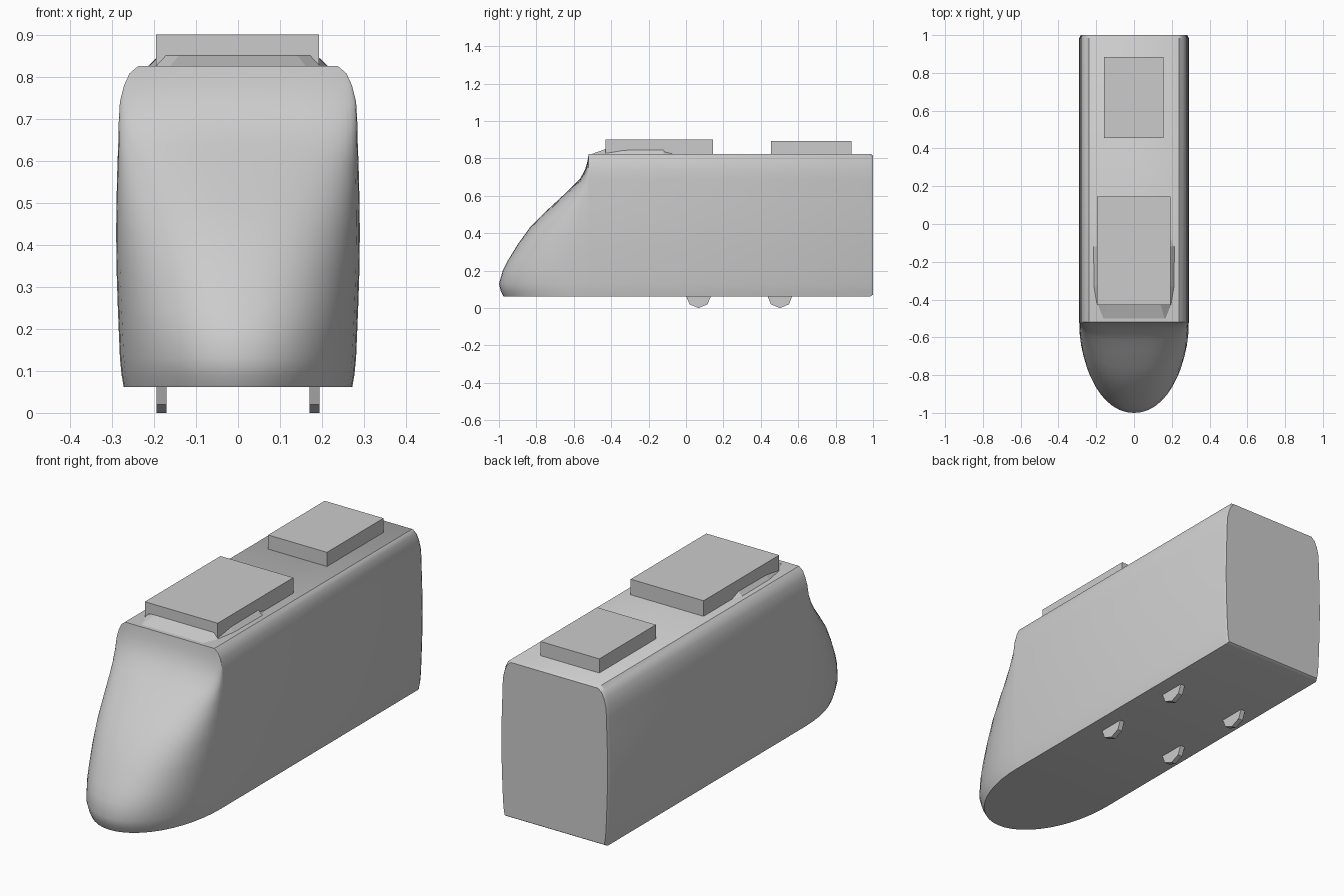
import bpy, bmesh, math
from mathutils import Vector

old = bpy.data.objects.get("Cube")
if old:
    bpy.data.objects.remove(old)

grey = bpy.data.materials.new("plain_grey")
grey.use_nodes = True
colour = (0.6, 0.6, 0.6, 1)
grey.diffuse_color = colour
grey.node_tree.nodes["Principled BSDF"].inputs["Base Color"].default_value = colour


def finish(name, bm, smooth=None):
    bmesh.ops.remove_doubles(bm, verts=bm.verts[:], dist=0.0005)
    bmesh.ops.recalc_face_normals(bm, faces=bm.faces[:])
    mesh = bpy.data.meshes.new(name)
    bm.to_mesh(mesh)
    bm.free()
    mesh.materials.append(grey)
    obj = bpy.data.objects.new(name, mesh)
    bpy.context.collection.objects.link(obj)
    if smooth:
        bpy.ops.object.select_all(action='DESELECT')
        obj.select_set(True)
        bpy.context.view_layer.objects.active = obj
        bpy.ops.object.shade_smooth_by_angle(angle=math.radians(smooth))
    return obj


def loft(name, rings, smooth=None, cap_end=True):
    """Skin closed rings of equal length and cap the ends."""
    bm = bmesh.new()
    rows = [[bm.verts.new(p) for p in ring] for ring in rings]
    n = len(rows[0])
    for a, b in zip(rows, rows[1:]):
        for i in range(n):
            j = (i + 1) % n
            bm.faces.new((a[i], a[j], b[j], b[i]))
    bm.faces.new(rows[0])
    if cap_end:
        bm.faces.new(rows[-1])
    return finish(name, bm, smooth)


def box(name, x, y, z):
    corners = [(x[0], y[0]), (x[1], y[0]), (x[1], y[1]), (x[0], y[1])]
    return loft(name, [[(*c, h) for c in corners] for h in z])


# Half section of the car body: half width, height, and how far forward the nose reaches
JOIN = -0.52
section = [(0.272, 0.062, -0.975), (0.277, 0.09, -0.99), (0.281, 0.13, -1.0),
           (0.284, 0.2, -0.98), (0.286, 0.25, -0.955), (0.289, 0.34, -0.9),
           (0.29, 0.43, -0.835), (0.289, 0.51, -0.757), (0.287, 0.59, -0.67),
           (0.285, 0.64, -0.617), (0.284, 0.69, -0.567), (0.281, 0.74, -0.54),
           (0.271, 0.78, -0.528), (0.258, 0.808, -0.523), (0.238, 0.825, JOIN)]

# Main body with a narrow bevel round the rear end
outline = [(w, h) for w, h, _ in section]
outline += [(-w, h) for w, h in reversed(outline)]


def body_ring(y, s=1.0):
    return [(x * s, y, 0.44 + (z - 0.44) * s) for x, z in outline]


loft("car_body", [body_ring(JOIN), body_ring(0.985), body_ring(1.0, 0.975)], 35)

# Sloping nose: stacked plan curves, rounder low down and squarer higher up
STEPS = 24
rings = []
for w, h, tip in section:
    power = 2.0 + 0.9 * (h - 0.062) / 0.763
    ring = []
    for i in range(STEPS + 1):
        a = math.pi * i / STEPS
        c, s = math.cos(a), max(math.sin(a), 0)
        x = math.copysign(abs(c) ** (2 / power), c) * w
        ring.append((x, JOIN + (tip - JOIN) * s ** (2 / power), h))
    rings.append(ring)
loft("nose", rings, 40, cap_end=False)

# Low fairing under the front roof unit
plan = [(0.165, -0.515), (0.2, -0.43), (0.217, -0.33), (0.219, -0.12), (0.195, -0.06)]
plan += [(-x, y) for x, y in reversed(plan)]
base = [(x, y, 0.82) for x, y in plan]
top = [(x * 0.86, max(-0.43, min(y, -0.11)), 0.85) for x, y in plan]
loft("roof_fairing", [base, top])

# Roof units
box("front_roof_unit", (-0.195, 0.193), (-0.43, 0.145), (0.823, 0.9))
box("rear_roof_unit", (-0.158, 0.155), (0.455, 0.885), (0.82, 0.893))

# Eight-sided wheels, half sunk into the floor
for side, x in (("right", -0.182), ("left", 0.182)):
    for place, y in (("front", 0.067), ("rear", 0.502)):
        rings = []
        for dx in (-0.012, 0.012):
            rings.append([(x + dx, y + 0.068 * math.sin(k * math.pi / 4),
                           0.068 - 0.068 * math.cos(k * math.pi / 4)) for k in range(8)])
        loft(f"{place}_{side}_wheel", rings)
